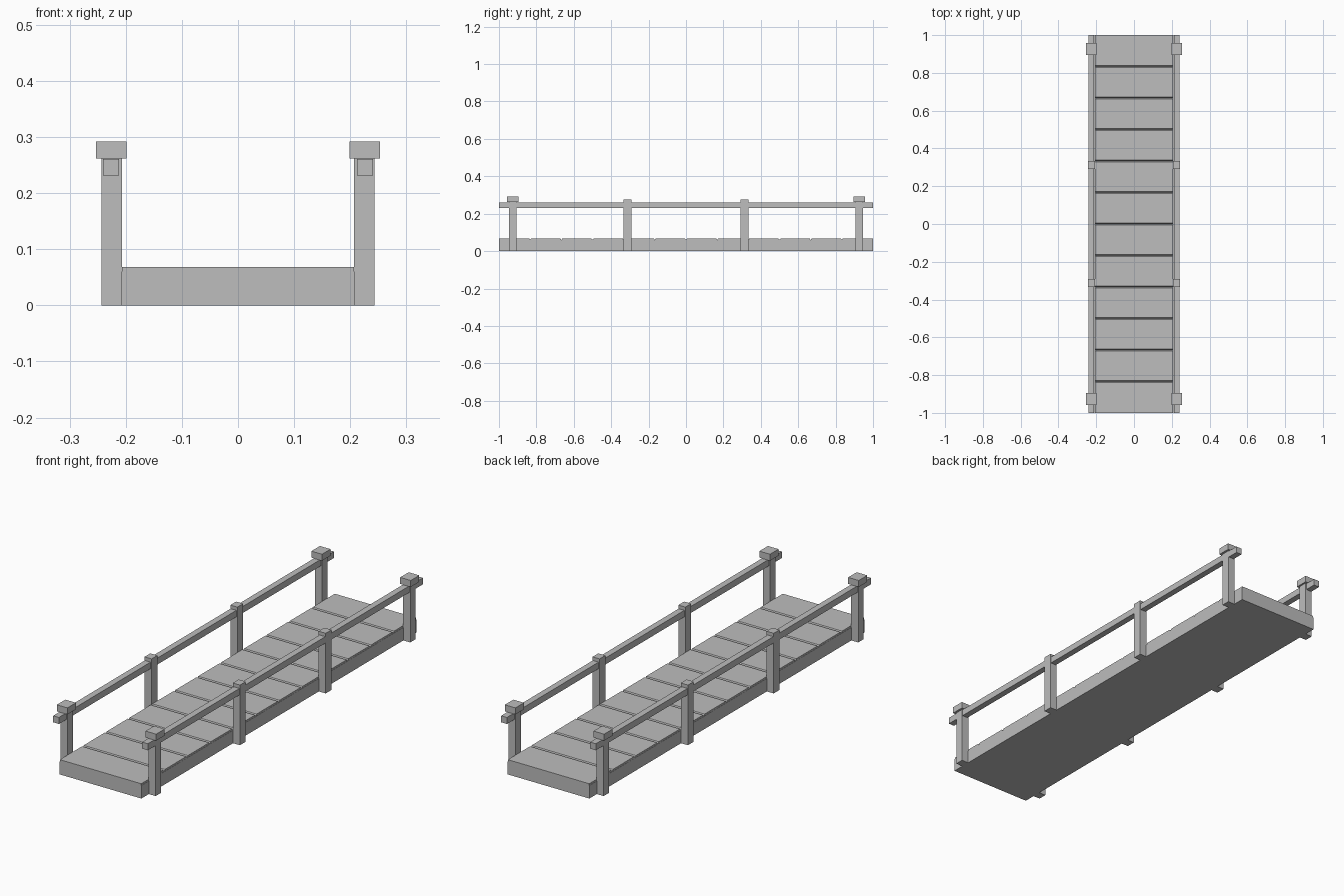
import bpy
import bmesh

if "Cube" in bpy.data.objects:
    bpy.data.objects.remove(bpy.data.objects["Cube"], do_unlink=True)

grey = bpy.data.materials.new("plain_grey")
grey.use_nodes = True
COLOUR = (0.51, 0.51, 0.51, 1)
grey.diffuse_color = COLOUR
grey.node_tree.nodes["Principled BSDF"].inputs["Base Color"].default_value = COLOUR


def finish(name, bm):
    bmesh.ops.recalc_face_normals(bm, faces=bm.faces)
    mesh = bpy.data.meshes.new(name)
    bm.to_mesh(mesh)
    bm.free()
    mesh.materials.append(grey)
    obj = bpy.data.objects.new(name, mesh)
    bpy.context.collection.objects.link(obj)
    return obj


def box(name, xs, ys, zs):
    """Box spanning the given (low, high) ranges."""
    bm = bmesh.new()
    bmesh.ops.create_cube(bm, size=1)
    for v in bm.verts:
        for i, (lo, hi) in enumerate((xs, ys, zs)):
            v.co[i] = hi if v.co[i] > 0 else lo
    return finish(name, bm)


def plank(name, half_width, profile):
    """Side profile of (y, z) points extruded across the deck."""
    bm = bmesh.new()
    face = bm.faces.new([bm.verts.new((-half_width, y, z)) for y, z in profile])
    new = bmesh.ops.extrude_face_region(bm, geom=[face])["geom"]
    verts = [g for g in new if isinstance(g, bmesh.types.BMVert)]
    bmesh.ops.translate(bm, verts=verts, vec=(2 * half_width, 0, 0))
    return finish(name, bm)


# Solid deck base
BASE_TOP, DECK_TOP = 0.06, 0.068
box("deck_base", (-0.208, 0.208), (-1, 1), (0, BASE_TOP))

# Twelve planks, with V grooves between them
COUNT = 12
step = 2 / COUNT
for i in range(COUNT):
    y0, y1 = -1 + i * step, -1 + (i + 1) * step
    gap0 = 0 if i == 0 else 0.006
    gap1 = 0 if i == COUNT - 1 else 0.006
    plank(f"deck_plank_{i + 1}", 0.207,
          [(y0, BASE_TOP), (y1, BASE_TOP), (y1 - gap1, DECK_TOP), (y0 + gap0, DECK_TOP)])

# Railings on both sides
for side, s in (("left", 1), ("right", -1)):
    def span(inner, outer):
        return tuple(sorted((s * inner, s * outer)))

    box(f"{side}_rail", span(0.212, 0.241), (-1, 1), (0.231, 0.261))
    for end, e in (("front", -1), ("back", 1)):
        y = e * 0.926
        box(f"{side}_{end}_end_post", span(0.207, 0.243), (y - 0.02, y + 0.02), (0, 0.262))
        box(f"{side}_{end}_post_cap", span(0.199, 0.253), (y - 0.031, y + 0.031), (0.262, 0.292))
        y = e * 0.312
        box(f"{side}_{end}_middle_post", span(0.207, 0.243), (y - 0.021, y + 0.021), (0, 0.277))
